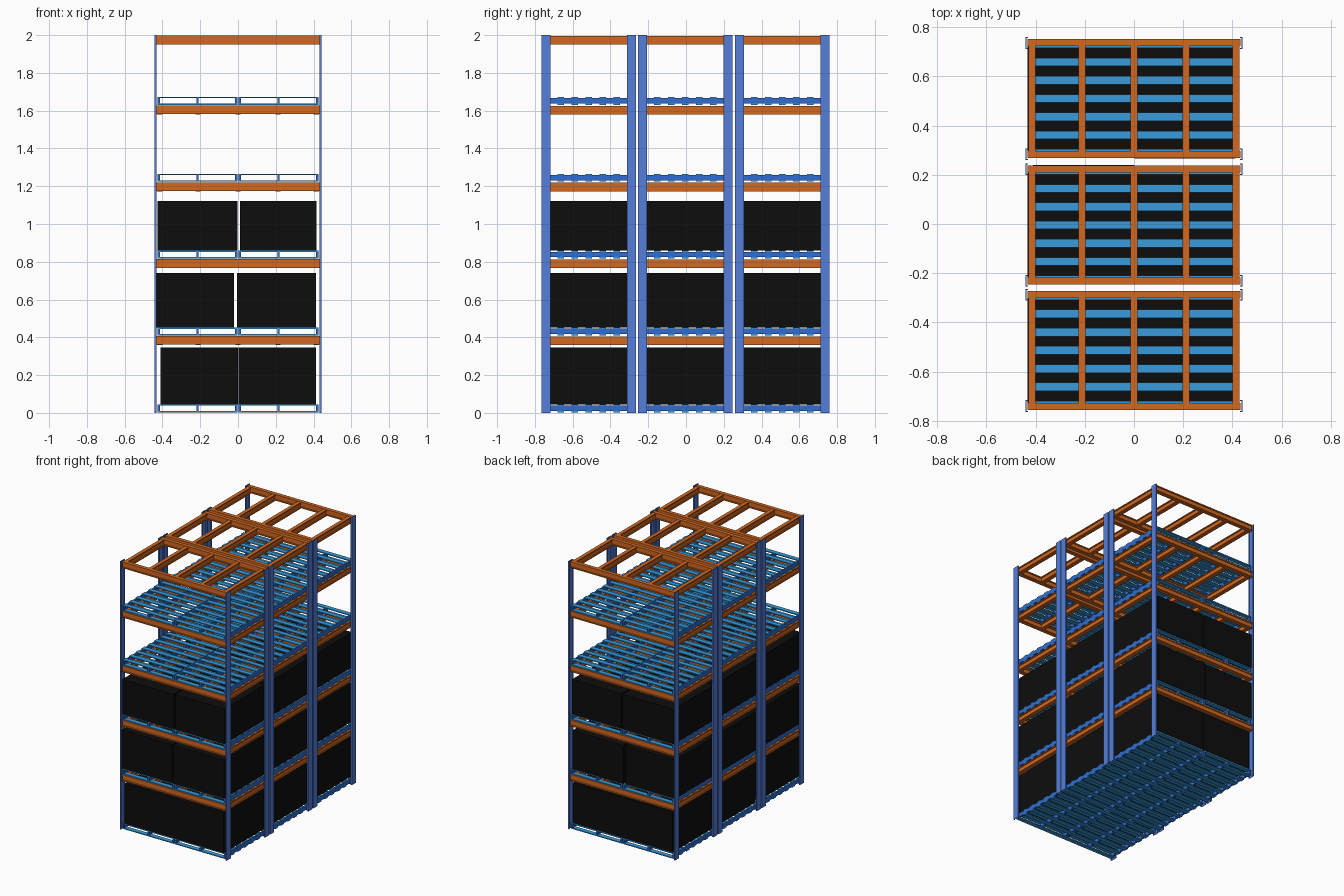
import bpy, bmesh, random
from mathutils import Matrix, Vector

if "Cube" in bpy.data.objects:
    bpy.data.objects.remove(bpy.data.objects["Cube"])

random.seed(4)


def material(name, rgb):
    m = bpy.data.materials.new(name)
    m.diffuse_color = (*rgb, 1)
    m.use_nodes = True
    m.node_tree.nodes["Principled BSDF"].inputs["Base Color"].default_value = m.diffuse_color
    return m


ORANGE = material("orange_paint", (0.65, 0.14, 0.015))
POST = material("post_blue", (0.09, 0.21, 0.70))
SLAT = material("slat_blue", (0.04, 0.33, 0.72))
RAIL = material("rail_blue", (0.03, 0.15, 0.63))
BLACK = material("black", (0.004, 0.004, 0.004))


def add_box(bm, lo, hi, mat=0):
    lo, hi = Vector(lo), Vector(hi)
    mtx = Matrix.Translation((lo + hi) / 2) @ Matrix.Diagonal((*(hi - lo), 1))
    verts = bmesh.ops.create_cube(bm, size=1, matrix=mtx)["verts"]
    for f in {f for v in verts for f in v.link_faces}:
        f.material_index = mat


def add_prism(bm, profile, length):
    # closed profile in the XY plane, extruded up Z
    face = bm.faces.new([bm.verts.new((x, y, 0)) for x, y in profile])
    new = bmesh.ops.extrude_face_region(bm, geom=[face])["geom"]
    moved = [g for g in new if isinstance(g, bmesh.types.BMVert)]
    bmesh.ops.translate(bm, verts=moved, vec=(0, 0, length))
    bmesh.ops.recalc_face_normals(bm, faces=bm.faces)


def finish(bm, name, *mats):
    me = bpy.data.meshes.new(name)
    bm.to_mesh(me)
    bm.free()
    for m in mats:
        me.materials.append(m)
    return me


def place(me, name, loc, mtx=None):
    ob = bpy.data.objects.new(name, me)
    bpy.context.collection.objects.link(ob)
    ob.matrix_world = Matrix.Translation(loc) @ (mtx or Matrix())
    return ob


def beam_mesh(name, length, w=0.028, h=0.046, t=0.008, web=0.007):
    # flanged beam along local Z, height along local Y
    a, b = w / 2, h / 2
    half = [(a, -b), (a, -b + t), (web, -b + t), (web, b - t), (a, b - t), (a, b)]
    bm = bmesh.new()
    add_prism(bm, half + [(-x, y) for x, y in reversed(half)], length)
    return finish(bm, name, ORANGE)


# shared meshes
bm = bmesh.new()
add_prism(bm, [(0.005, -0.024), (0.005, 0.024), (-0.005, 0.024), (-0.005, 0.020),
               (0.001, 0.020), (0.001, -0.020), (-0.005, -0.020), (-0.005, -0.024)], 2.0)
post = finish(bm, "post", POST)

cross_beam = beam_mesh("cross_beam", 0.864)
side_beam = beam_mesh("side_beam", 0.43)
ALONG_X = Matrix(((0, 0, 1, 0), (1, 0, 0, 0), (0, 1, 0, 0), (0, 0, 0, 1)))
ALONG_Y = Matrix(((-1, 0, 0, 0), (0, 0, 1, 0), (0, 1, 0, 0), (0, 0, 0, 1)))

# slatted deck: three rails, seven slats above and below
bm = bmesh.new()
for x in (-0.205, 0, 0.205):
    add_box(bm, (x - 0.006, -0.239, 0.010), (x + 0.006, 0.239, 0.039), 1)
for i in range(7):
    y = (i - 3) * 0.0742
    for z in (0.003, 0.038):
        add_box(bm, (-0.211, y - 0.017, z), (0.211, y + 0.017, z + 0.007), 0)
deck = finish(bm, "slatted_deck", SLAT, RAIL)

STEP = 0.407
BEAM_TOPS = [STEP * k for k in range(1, 5)] + [1.997]
# per loaded level: crate height, left crate x span, right crate x span
CRATES = [(0.300, (-0.410, 0.000), (0.002, 0.412)),
          (0.288, (-0.432, -0.020), (-0.006, 0.412)),
          (0.262, (-0.425, -0.003), (0.010, 0.415))]

for bay, yc in enumerate((-0.514, -0.004, 0.510)):
    # uprights at the four corners
    for sy in (-1, 1):
        for sx in (-1, 1):
            flip = Matrix.Rotation(3.14159265, 4, 'Z') if sx < 0 else None
            place(post, f"upright_{bay}", (sx * 0.437, yc + sy * 0.2265, 0), flip)

    # beam frames
    for top in BEAM_TOPS:
        z = top - 0.023
        for sy in (-1, 1):
            place(cross_beam, f"cross_beam_{bay}", (-0.432, yc + sy * 0.228, z), ALONG_X)
        for x in (-0.414, -0.212, 0, 0.212, 0.414):
            place(side_beam, f"side_beam_{bay}", (x, yc - 0.215, z - 0.002), ALONG_Y)

    # decks and the crates on the lower three levels
    for level in range(5):
        z = level * STEP
        for x in (-0.214, 0.214):
            place(deck, f"slatted_deck_{bay}_{level}", (x, yc, z))
        if level < 3:
            h, *spans = CRATES[level]
            for x0, x1 in spans:
                dy = random.uniform(-0.006, 0.006)
                bm = bmesh.new()
                add_box(bm, (x0, yc + dy - 0.238, z + 0.0455),
                        (x1, yc + dy + 0.238, z + 0.0455 + h))
                place(finish(bm, "crate", BLACK), f"crate_{bay}_{level}", (0, 0, 0))
